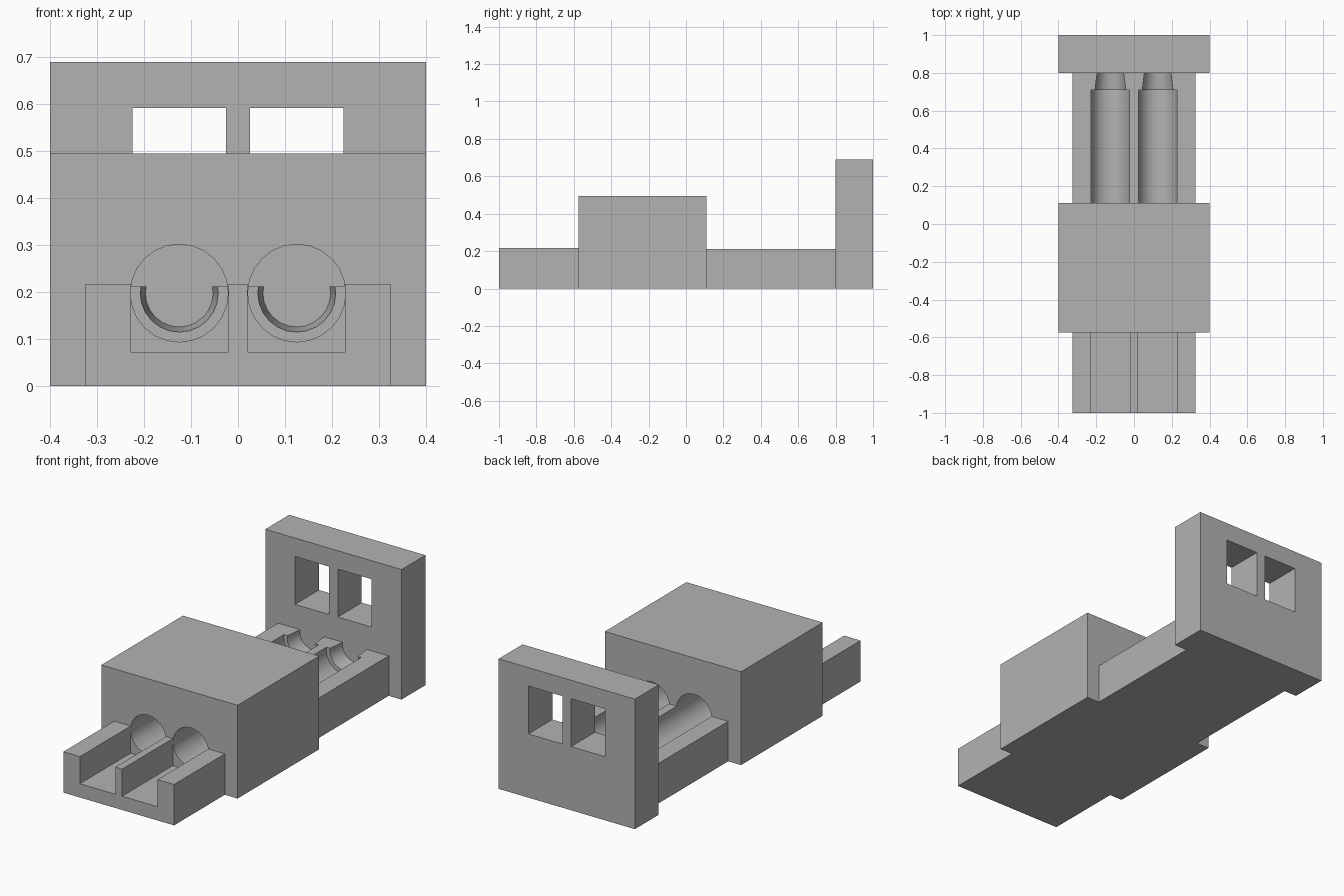
import bpy
import math

cube = bpy.data.objects.get("Cube")
if cube:
    bpy.data.objects.remove(cube, do_unlink=True)

grey = bpy.data.materials.new("plain grey")
grey.use_nodes = True
COLOUR = (0.45, 0.45, 0.45, 1)
grey.diffuse_color = COLOUR
grey.node_tree.nodes["Principled BSDF"].inputs["Base Color"].default_value = COLOUR

BORE_X, BORE_Z, BORE_R = 0.125, 0.198, 0.104
SIDES = 24


def box(name, x, y, z):
    """Box from (min, max) pairs on each axis."""
    bpy.ops.mesh.primitive_cube_add(size=1, location=[sum(p) / 2 for p in (x, y, z)])
    ob = bpy.context.object
    ob.name = name
    ob.scale = [p[1] - p[0] for p in (x, y, z)]
    bpy.ops.object.transform_apply(location=True, rotation=True, scale=True)
    ob.data.materials.append(grey)
    return ob


def bore(name, side, y, r_front, r_back):
    """Round or tapered cutter running along y."""
    bpy.ops.mesh.primitive_cone_add(
        vertices=SIDES, radius1=r_back, radius2=r_front, depth=y[1] - y[0],
        location=(side * BORE_X, sum(y) / 2, BORE_Z), rotation=(math.pi / 2, 0, 0))
    ob = bpy.context.object
    ob.name = name
    bpy.ops.object.transform_apply(location=True, rotation=True, scale=True)
    ob.data.materials.append(grey)
    return ob


def cut(target, cutter):
    """Subtract the cutter from the target, then discard it."""
    cutter.hide_render = True
    mod = target.modifiers.new("cut", "BOOLEAN")
    mod.operation = "DIFFERENCE"
    mod.solver = "EXACT"
    mod.object = cutter
    bpy.context.view_layer.objects.active = target
    bpy.ops.object.modifier_apply(modifier=mod.name)
    bpy.data.objects.remove(cutter, do_unlink=True)


# Solid parts
front_tray = box("front_tray", (-0.325, 0.325), (-1, -0.575), (0, 0.217))
main_block = box("main_block", (-0.4, 0.4), (-0.575, 0.11), (0, 0.495))
rear_tray = box("rear_tray", (-0.325, 0.325), (0.11, 0.8), (0, 0.212))
back_panel = box("back_panel", (-0.4, 0.4), (0.8, 1), (0, 0.69))

for side in (-1, 1):
    # Square channels in the front tray
    cut(front_tray, box("channel", sorted((side * 0.02, side * 0.228)), (-1.1, -0.5), (0.073, 0.3)))
    # Round bores through the block and into the rear tray
    cut(main_block, bore("bore", side, (-0.7, 0.2), BORE_R, BORE_R))
    cut(rear_tray, bore("cradle", side, (0, 0.71), BORE_R, BORE_R))
    # Tapered neck at the end of each cradle
    cut(rear_tray, bore("neck", side, (0.70, 0.81), 0.0842, 0.0708))
    # Windows in the back panel
    cut(back_panel, box("window", sorted((side * 0.026, side * 0.225)), (0.7, 1.1), (0.338, 0.592)))

# Smooth the round bores, keep the corners sharp
for ob in (main_block, rear_tray):
    bpy.ops.object.select_all(action="DESELECT")
    ob.select_set(True)
    bpy.context.view_layer.objects.active = ob
    bpy.ops.object.shade_smooth_by_angle(angle=math.radians(30))
